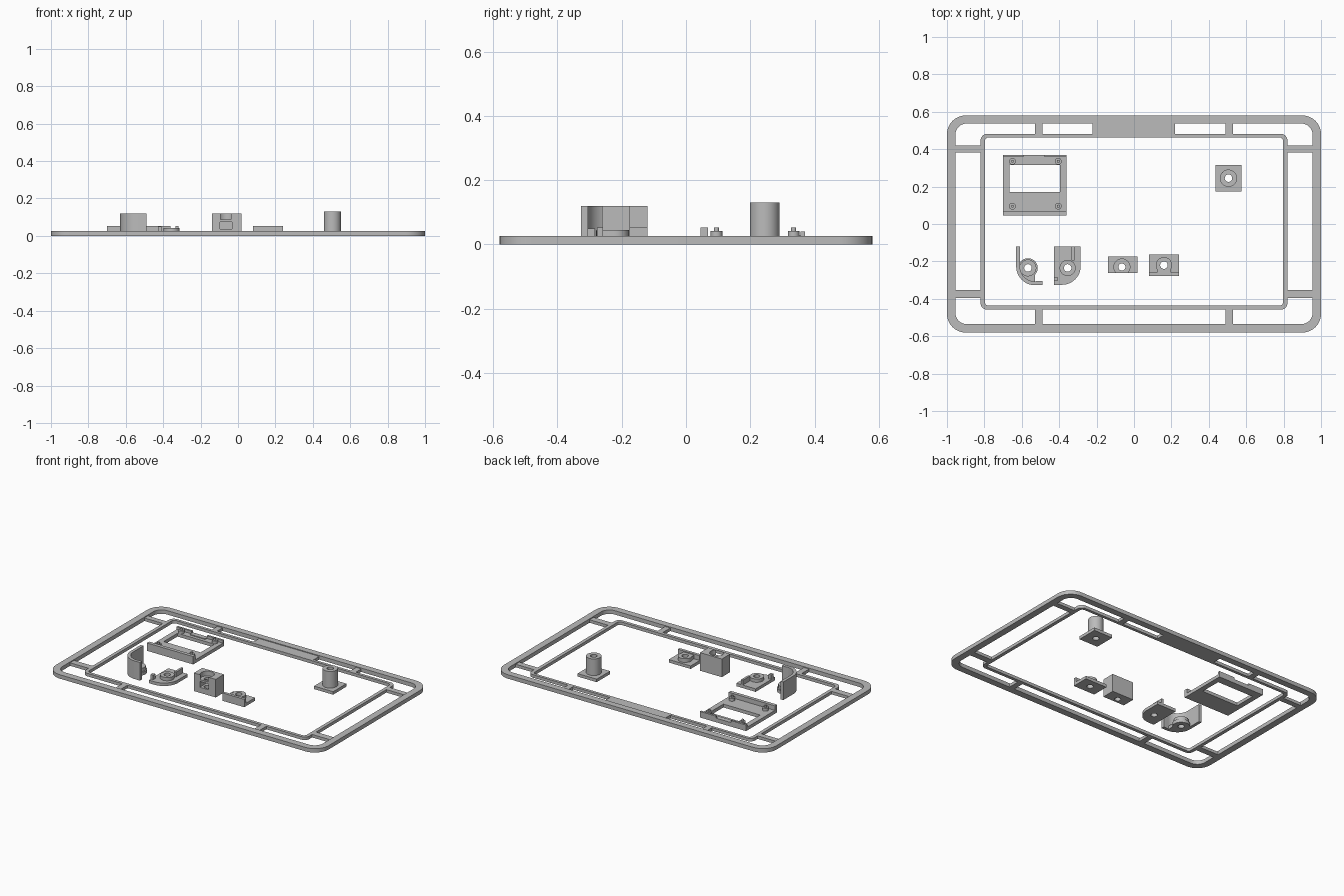
import bpy, bmesh
from math import pi, cos, sin

if "Cube" in bpy.data.objects:
    bpy.data.objects.remove(bpy.data.objects["Cube"])

grey = bpy.data.materials.new("plain grey")
grey.use_nodes = True
grey.diffuse_color = (0.5, 0.5, 0.5, 1)
grey.node_tree.nodes["Principled BSDF"].inputs["Base Color"].default_value = (0.5, 0.5, 0.5, 1)


def arc(cx, cy, r, a0, a1, n=10):
    return [(cx + r * cos(a0 + (a1 - a0) * i / n), cy + r * sin(a0 + (a1 - a0) * i / n))
            for i in range(n + 1)]


def circle(cx, cy, r, n=32):
    return arc(cx, cy, r, 0, 2 * pi, n)[:-1]


def rect(x0, x1, y0, y1, r=0):
    if not r:
        return [(x0, y0), (x1, y0), (x1, y1), (x0, y1)]
    corners = [(x1 - r, y1 - r), (x0 + r, y1 - r), (x0 + r, y0 + r), (x1 - r, y0 + r)]
    return [p for i, c in enumerate(corners) for p in arc(*c, r, i * pi / 2, (i + 1) * pi / 2)]


def bake(ob):
    """Replace an object by its evaluated mesh."""
    dg = bpy.context.evaluated_depsgraph_get()
    mesh = bpy.data.meshes.new_from_object(ob.evaluated_get(dg))
    name = ob.name
    bpy.data.objects.remove(ob)
    bm = bmesh.new()
    bm.from_mesh(mesh)
    bmesh.ops.remove_doubles(bm, verts=bm.verts, dist=0.0001)
    bmesh.ops.recalc_face_normals(bm, faces=bm.faces)
    bm.to_mesh(mesh)
    bm.free()
    mesh.materials.clear()
    mesh.materials.append(grey)
    new = bpy.data.objects.new(name, mesh)
    new.name = name
    bpy.context.collection.objects.link(new)
    bpy.ops.object.select_all(action="DESELECT")
    new.select_set(True)
    bpy.context.view_layer.objects.active = new
    bpy.ops.object.shade_smooth_by_angle(angle=0.6)
    return new


def plate(name, outlines, z0, z1, chamfer=0):
    """Flat part: first outline is the edge, the rest are holes."""
    cu = bpy.data.curves.new(name, "CURVE")
    cu.dimensions, cu.fill_mode = "2D", "BOTH"
    cu.extrude = (z1 - z0) / 2 - chamfer
    cu.bevel_depth, cu.bevel_resolution, cu.offset = chamfer, 0, -chamfer
    for pts in outlines:
        s = cu.splines.new("POLY")
        s.points.add(len(pts) - 1)
        for p, (x, y) in zip(s.points, pts):
            p.co = (x, y, 0, 1)
        s.use_cyclic_u = True
    ob = bpy.data.objects.new(name, cu)
    ob.location.z = (z0 + z1) / 2
    bpy.context.collection.objects.link(ob)
    bpy.context.view_layer.update()
    new = bake(ob)
    new.location.z = (z0 + z1) / 2
    return new


def box(name, x0, x1, y0, y1, z0, z1):
    return plate(name, [rect(x0, x1, y0, y1)], z0, z1)


def boss(name, x, y, r, hole, z0, z1):
    return plate(name, [circle(x, y, r), circle(x, y, hole)], z0, z1)


# Sprue frame: outer rail, inner rail, bridges and label panel
plate("outer_rail", [rect(-1, 1, -.58, .58, .1), rect(-.955, .955, -.535, .537, .06)], 0, .026)
plate("inner_rail", [rect(-.82, .82, -.458, .482, .035), rect(-.797, .797, -.437, .463, .02)], 0, .02)
for side, s in (("left", 1), ("right", -1)):
    x0, x1 = sorted((s * .49, s * .528))
    box(side + "_back_bridge", x0, x1, .478, .541, 0, .02)
    box(side + "_front_bridge", x0, x1, -.54, -.455, 0, .02)
    x0, x1 = sorted((s * .815, s * .96))
    box(side + "_upper_bridge", x0, x1, .383, .42, 0, .02)
    box(side + "_lower_bridge", x0, x1, -.395, -.353, 0, .02)
box("label_panel", -.222, .22, .464, .541, 0, .021)

# Screen bracket with window, lips and pegs
plate("bracket_plate", [rect(-.7, -.36, .045, .37), rect(-.665, -.395, .172, .316)], 0, .022)
box("bracket_front_lip", -.7, -.36, .045, .068, .02, .052)
box("bracket_back_lip_right", -.7, -.59, .357, .37, .02, .04)
box("bracket_back_lip_left", -.478, -.36, .357, .37, .02, .04)
box("bracket_back_ledge", -.59, -.478, .338, .37, .02, .027)
for i, (x, y) in enumerate((x, y) for x in (-.65, -.405) for y in (.095, .335)):
    plate(f"bracket_peg_{i}", [circle(x, y, .018)], .02, .041)
    plate(f"bracket_pin_{i}", [circle(x, y, .008, 16)], .04, .052)

# Hollow post on a square foot
plate("post_foot", [rect(.435, .575, .175, .315), circle(.505, .245, .02)], 0, .02)
boss("post", .505, .245, .046, .02, .018, .13)

# Tall curved guard
outer = arc(-.53, -.227, .1, pi, 1.5 * pi, 12)
inner = arc(-.53, -.227, .08, 1.5 * pi, pi, 12)
plate("guard_wall", [[(-.63, -.12)] + outer + [(-.49, -.327), (-.49, -.305), (-.515, -.305)]
                     + inner + [(-.61, -.12)]], 0, .12)
plate("guard_floor", [arc(-.567, -.235, .052, -.25 * pi, pi, 24) + arc(-.53, -.227, .09, pi, 1.5 * pi),
                      circle(-.567, -.235, .02)], 0, .022)
boss("guard_boss", -.567, -.235, .045, .02, .02, .045)

# Low rounded guard
plate("low_guard_plate", [[(-.285, -.12), (-.427, -.12), (-.427, -.283), (-.408, -.283),
                           (-.408, -.305), (-.427, -.305), (-.427, -.325)]
                          + arc(-.385, -.225, .1, 1.5 * pi, 2 * pi, 12),
                          circle(-.355, -.235, .02)], 0, .02)
boss("low_guard_boss", -.355, -.235, .043, .02, .018, .042)
box("low_guard_rib", -.333, -.318, -.195, -.12, .018, .052)
box("low_guard_peg", -.427, -.408, -.306, -.283, 0, .05)

# Block with front pocket, top recess and bore
block = box("block", -.14, .02, -.262, -.175, 0, .12)
cutters = [box("pocket_cutter", -.097, -.033, -.3, -.195, .037, .075),
           plate("recess_cutter", [circle(-.065, -.23, .043)], .088, .15),
           plate("bore_cutter", [circle(-.065, -.23, .019)], -.05, .2)]
for c in cutters:
    c.hide_render = True
    m = block.modifiers.new("cut", "BOOLEAN")
    m.operation, m.object, m.solver = "DIFFERENCE", c, "EXACT"
bpy.context.view_layer.update()
z = block.location.z
bake(block).location.z = z
for c in cutters:
    bpy.data.objects.remove(c)

# Clip plate with front lip and flat-sided boss
plate("clip_plate", [rect(.08, .24, -.277, -.163), circle(.16, -.22, .02)], 0, .02)
box("clip_lip", .08, .24, -.277, -.258, .018, .052)
plate("clip_boss", [arc(.16, -.22, .043, -.15 * pi, 1.15 * pi, 24) + [(.122, -.26), (.198, -.26)],
                    circle(.16, -.22, .02)], .018, .045)
